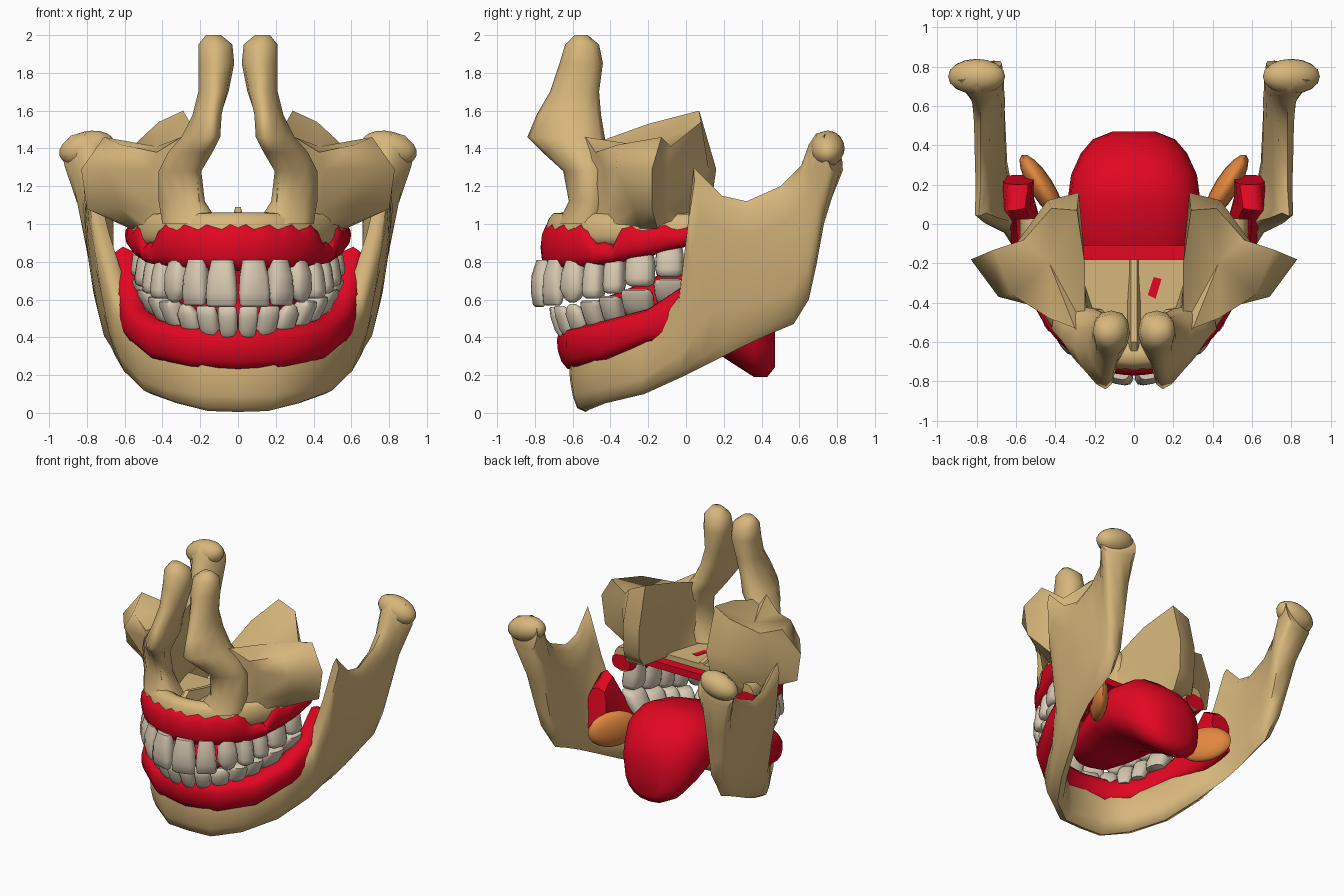
import bpy
import bmesh
from math import sin, cos, pi, radians
from mathutils import Vector, Matrix

default_cube = bpy.data.objects.get("Cube")
if default_cube:
    bpy.data.objects.remove(default_cube, do_unlink=True)


def material(name, red, green, blue):
    mat = bpy.data.materials.new(name)
    mat.use_nodes = True
    colour = (red, green, blue, 1)
    mat.diffuse_color = colour
    mat.node_tree.nodes["Principled BSDF"].inputs["Base Color"].default_value = colour
    return mat


BONE = material("bone tan", .68, .47, .2)
RED = material("gum red", .76, .002, .016)
IVORY = material("tooth ivory", .7, .6, .46)
ORANGE = material("gland orange", .75, .24, .05)


def finish(name, bm, mat, mirror=True, angle=50):
    """Turn a bmesh into a smooth object, mirrored to the other side if asked."""
    bmesh.ops.recalc_face_normals(bm, faces=bm.faces)
    mesh = bpy.data.meshes.new(name)
    bm.to_mesh(mesh)
    bm.free()
    mesh.materials.append(mat)
    obj = bpy.data.objects.new(name, mesh)
    bpy.context.collection.objects.link(obj)
    bpy.ops.object.select_all(action='DESELECT')
    obj.select_set(True)
    bpy.context.view_layer.objects.active = obj
    bpy.ops.object.shade_smooth_by_angle(angle=radians(angle))
    if mirror:
        obj.modifiers.new("Mirror", 'MIRROR')
    return obj


def loft(name, rings, mat, cap_start=True, centre=None, **options):
    """Skin a row of closed rings; centre makes the last cap a fan."""
    bm = bmesh.new()
    rows = [[bm.verts.new(p) for p in ring] for ring in rings]
    count = len(rows[0])
    for low, high in zip(rows, rows[1:]):
        for i in range(count):
            j = (i + 1) % count
            bm.faces.new((low[i], low[j], high[j], high[i]))
    if cap_start:
        bm.faces.new(rows[0])
    if centre:
        hub = bm.verts.new(centre)
        for i in range(count):
            bm.faces.new((rows[-1][i], rows[-1][(i + 1) % count], hub))
    else:
        bm.faces.new(rows[-1])
    return finish(name, bm, mat, **options)


def signed_power(value, power):
    return abs(value) ** power * (1 if value > 0 else -1)


def band(name, stations, mat, sides=12):
    """Loft upright rounded sections, each with a lower edge, an upper edge and a thickness."""
    edges = [(Vector(s[:3]), Vector(s[3:6]), s[6]) for s in stations]
    mids = [(low + high) / 2 for low, high, _ in edges]
    rings = []
    for k, (low, high, thick) in enumerate(edges):
        tangent = mids[min(k + 1, len(mids) - 1)] - mids[max(k - 1, 0)]
        if low.x == 0:
            tangent = Vector((1, 0, 0))
        normal = tangent.cross(high - low).normalized()
        ring = []
        for i in range(sides):
            a = 2 * pi * i / sides
            side = signed_power(sin(a), .6) * thick / 2
            ring.append(low.lerp(high, (1 - cos(a)) / 2) + normal * side)
        rings.append(ring)
    return loft(name, rings, mat, cap_start=False)


def arch(a, b, count, end=1.5, back=.08):
    """Points along half of a dental arch, from the midline backwards."""
    angles = [end * i / (count - 1) for i in range(count)]
    return [Vector((a * sin(t), back - b * cos(t) ** .85, 0)) for t in angles]


def rise(y):
    return min(max((y + .8) / .8, 0), 1.1)


def bite(y):
    """Height of the biting surface."""
    return .56 + .19 * rise(y) ** 1.5


def ellipsoid(name, centre, radii, turn, axis, mat):
    bm = bmesh.new()
    bmesh.ops.create_uvsphere(bm, u_segments=16, v_segments=10, radius=1)
    place = Matrix.Translation(centre) @ Matrix.Rotation(radians(turn), 4, axis)
    bm.transform(place @ Matrix.Diagonal((*radii, 1)))
    return finish(name, bm, mat)


# Lower jaw: chin, body, coronoid process and a neck that widens to the condyle
band("lower_jaw", [
    (0, -.53, .005, 0, -.57, .36, .13),
    (.16, -.53, .01, .18, -.56, .36, .13),
    (.32, -.43, .05, .36, -.45, .37, .13),
    (.46, -.22, .1, .49, -.2, .42, .13),
    (.56, 0, .2, .62, -.02, .64, .14),
    (.6, .1, .25, .73, .01, 1, .12),
    (.64, .2, .3, .79, .04, 1.3, .09),
    (.67, .32, .36, .78, .19, 1.15, .1),
    (.68, .45, .42, .78, .32, 1.12, .11),
    (.69, .57, .47, .78, .5, 1.2, .12),
    (.7, .65, .6, .78, .61, 1.31, .14),
    (.72, .69, .78, .79, .65, 1.42, .17),
    (.74, .73, 1, .8, .69, 1.48, .21),
    (.8, .81, 1.26, .8, .75, 1.49, .27)], BONE)
ellipsoid("jaw_condyle", (.8, .75, 1.4), (.15, .09, .09), 14, 'Y', BONE)

# Lower gum, climbing onto the ramus at the back
band("lower_gum", [
    (0, -.57, .23, 0, -.62, .46, .17),
    (.22, -.54, .24, .24, -.57, .46, .17),
    (.41, -.4, .28, .42, -.42, .49, .17),
    (.51, -.2, .37, .52, -.2, .55, .17),
    (.55, 0, .38, .56, -.03, .66, .17),
    (.57, .14, .42, .61, .07, .88, .16),
    (.59, .25, .48, .59, .2, .8, .16)], RED)

# Upper gum with an uneven top edge, and the bone socket ridge inside it
gum, sockets = [], []
for i, p in enumerate(arch(.52, .77, 22, end=1.53)):
    notch = .1 if -.47 < p.y < -.36 else 0
    top = 1 + .015 * sin(i * 2.1) - notch
    gum.append((p.x, p.y, bite(p.y) + .19 - .06 * rise(p.y), p.x, p.y, top, .16))
    sockets.append((p.x, p.y, .88, p.x * .97, p.y * .95, 1.06, .14))
band("upper_gum", gum, RED)
band("socket_ridge", sockets, BONE)


# Roof of the mouth: bone above, gum below
def plate(name, low, high, back, mat):
    outline = [p for p in arch(.47, .74, 24) if p.y < back]
    outline += [Vector((outline[-1].x, back, 0)), Vector((0, back, 0))]
    loft(name, [[(p.x, p.y, z) for p in outline] for z in (low, high)], mat, angle=30)


plate("palate_bone", .95, .99, -.18, BONE)
plate("palate_gum", .9, .95, -.11, RED)
loft("palate_patch", [[(x, y, z) for x, y in ((.07, -.36), (.11, -.38), (.14, -.28), (.1, -.27))]
                      for z in (.988, .994)], RED, mirror=False)
loft("nasal_crest", [[(0, y, .97), (.04, y, .97), (.015, y, z), (0, y, z)]
                     for y, z in ((-.68, 1.03), (-.6, 1.09), (-.4, 1.04), (-.18, 1.0))], BONE)

# Cheek block: ring of points at each level, flaring to the cheekbone
loft("upper_jaw_body", [
    [(x, y, .97) for x, y in ((.1, -.67), (.3, -.6), (.45, -.42), (.53, -.25), (.56, -.15),
                              (.55, -.05), (.48, .03), (.33, .03), (.28, -.2), (.2, -.45))],
    [(x, y, 1.08) for x, y in ((.2, -.61), (.32, -.54), (.45, -.41), (.62, -.27), (.8, -.18),
                               (.59, -.11), (.45, .1), (.3, .13), (.27, -.2), (.23, -.45))],
    [(x, y, 1.29) for x, y in ((.22, -.64), (.32, -.52), (.46, -.43), (.69, -.37), (.83, -.18),
                               (.6, -.1), (.44, .12), (.28, .16), (.26, -.2), (.24, -.45))],
    [(.2, -.62, 1.42), (.3, -.53, 1.46), (.43, -.48, 1.38), (.62, -.36, 1.42), (.71, -.13, 1.46),
     (.56, -.08, 1.41), (.42, .08, 1.54), (.29, .07, 1.6), (.25, -.2, 1.53), (.25, -.45, 1.44)],
], BONE, centre=(.43, -.2, 1.41), angle=65)

# Tall nasal pillar: height, inner and outer x, front and back y, inward lean of the front ridge
pillar = []
for z, inner, outer, front, back, lean in (
        (1, .1, .4, -.68, -.42, .05), (1.12, .2, .42, -.62, -.42, .08),
        (1.28, .22, .42, -.65, -.42, .08), (1.38, .16, .37, -.76, -.42, .08),
        (1.46, .11, .3, -.84, -.43, .06), (1.58, .09, .24, -.79, -.45, .03),
        (1.7, .05, .21, -.72, -.46, .01), (1.85, .02, .21, -.67, -.44, 0),
        (1.95, .03, .21, -.64, -.46, 0), (2, .09, .17, -.59, -.52, 0)):
    ring = []
    for i in range(12):
        a = 2 * pi * i / 12
        across = signed_power(cos(a), 1.3 if sin(a) < 0 else .8)
        along = signed_power(sin(a), .9)
        ring.append(((inner + outer) / 2 + (outer - inner) / 2 * across + lean * min(along, 0),
                     (front + back) / 2 + (back - front) / 2 * along, z))
    pillar.append(ring)
loft("nasal_pillar", pillar, BONE, angle=65)

# Tooth shapes: share of height from root to tip, width and depth factors
SHAPES = {
    "incisor": ((0, .7, .7), (.35, .9, 1), (.7, 1, .8), (.95, .95, .45), (1, .8, .2)),
    "canine": ((0, .65, .7), (.35, .92, 1), (.7, 1, .85), (.92, .6, .5), (1, .2, .2)),
    "molar": ((0, .75, .75), (.4, .95, 1), (.8, 1, 1), (.95, .88, .85), (1, .6, .55)),
}
KINDS = ["incisor", "incisor", "canine"] + ["molar"] * 4


def tooth_row(row, a, b, widths, depths, up, crown, lean):
    """Space teeth along the arch by width; up is the direction from tip to root."""
    path = arch(a, b, 300)
    lengths = [0]
    for p, q in zip(path, path[1:]):
        lengths.append(lengths[-1] + (q - p).length)
    scale = lengths[-1] / sum(widths)
    done = 0
    for n, (kind, width, depth) in enumerate(zip(KINDS, widths, depths)):
        target = (done + width / 2) * scale
        done += width
        k = next(i for i, length in enumerate(lengths) if length >= target)
        centre = path[k]
        tangent = (path[k + 1] - path[k - 1]).normalized()
        outward = Vector((tangent.y, -tangent.x, 0))
        tip = bite(centre.y) - (.01 if up < 0 else 0)
        height = crown - .05 * rise(centre.y) + .04
        rings = []
        for share, wide, deep in SHAPES[kind]:
            middle = centre + outward * lean * (share - .7)
            middle.z = tip + up * height * (1 - share)
            rings.append([middle
                          + tangent * width * scale * .5 * wide * signed_power(cos(t), .7)
                          + outward * depth / 2 * deep * signed_power(sin(t), .7)
                          for t in (2 * pi * i / 12 for i in range(12))])
        loft(f"{row}_{kind}_{n + 1}", rings, IVORY, angle=60)


tooth_row("upper", .5, .86, (.18, .15, .15, .12, .12, .17, .16),
          (.11, .11, .12, .13, .13, .14, .14), 1, .21, .03)
tooth_row("lower", .49, .76, (.11, .12, .13, .12, .12, .18, .18),
          (.1, .1, .11, .12, .12, .13, .13), -1, .16, .09)

# Tongue: sections from the tip back to the drooping root
tongue = []
for y, z, wide, tall in ((-.52, .52, .08, .03), (-.46, .53, .17, .07), (-.3, .56, .25, .1),
                         (-.1, .6, .3, .15), (.1, .58, .34, .22), (.25, .53, .32, .27),
                         (.36, .45, .27, .26), (.43, .41, .21, .22), (.47, .38, .11, .14)):
    tongue.append([(wide * signed_power(cos(a), .85), y, z + tall * signed_power(sin(a), .85))
                   for a in (2 * pi * i / 20 for i in range(20))])
loft("tongue", tongue, RED, mirror=False, angle=70)

# Glands lying inside the jaw on each side
ellipsoid("gland", (.47, .19, .52), (.06, .19, .13), -32, 'Z', ORANGE)
